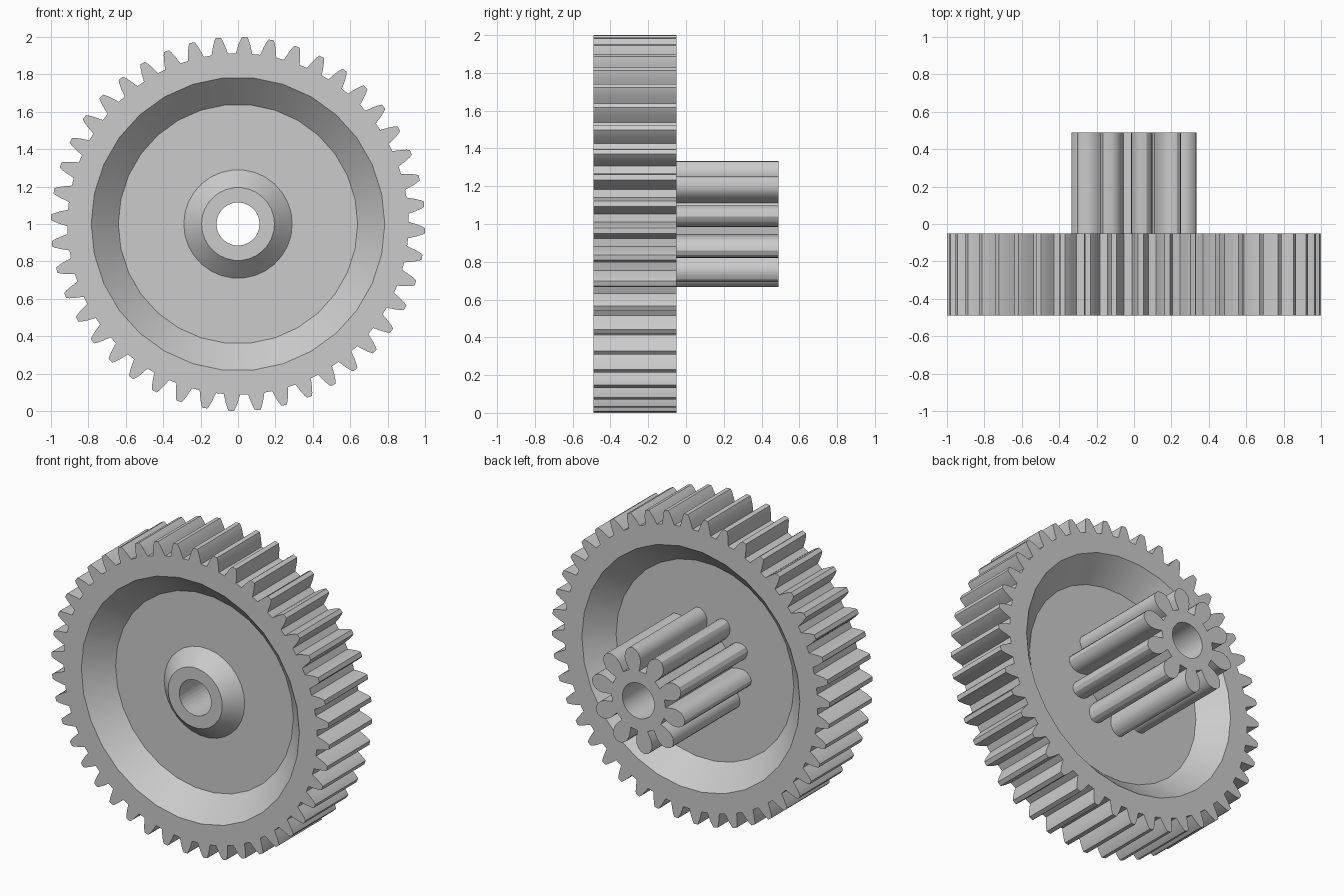
import bpy, bmesh
from math import sin, cos, pi, radians
from mathutils import Vector

if "Cube" in bpy.data.objects:
    bpy.data.objects.remove(bpy.data.objects["Cube"], do_unlink=True)

AXLE_Z = 1.0
BORE = 0.115
FACETS = 30

grey = bpy.data.materials.new("plain grey")
grey.use_nodes = True
grey.diffuse_color = (0.6, 0.6, 0.6, 1)
grey.node_tree.nodes["Principled BSDF"].inputs["Base Color"].default_value = (0.6, 0.6, 0.6, 1)


def to_object(bm, name):
    bmesh.ops.recalc_face_normals(bm, faces=bm.faces)
    mesh = bpy.data.meshes.new(name)
    bm.to_mesh(mesh)
    bm.free()
    mesh.materials.append(grey)
    ob = bpy.data.objects.new(name, mesh)
    ob.location.z = AXLE_Z
    bpy.context.collection.objects.link(ob)
    return ob


def gear(name, teeth, phase, flank, y0, y1):
    """Toothed prism along y; flank lists (radius, half width) from root to tip."""
    bm = bmesh.new()
    verts = []
    for i in range(teeth):
        centre = phase + 2 * pi * i / teeth
        side = [(r, -w / r) for r, w in flank] + [(r, w / r) for r, w in reversed(flank)]
        for r, a in side:
            verts.append(bm.verts.new((r * cos(centre + a), y0, r * sin(centre + a))))
    face = bm.faces.new(verts)
    out = bmesh.ops.extrude_face_region(bm, geom=[face], use_keep_orig=True)
    moved = [v for v in out["geom"] if isinstance(v, bmesh.types.BMVert)]
    bmesh.ops.translate(bm, verts=moved, vec=(0, y1 - y0, 0))
    return to_object(bm, name)


def lathe(name, profile):
    """Solid of revolution about y from (radius, y) points."""
    bm = bmesh.new()
    verts = [bm.verts.new((r, y, 0)) for r, y in profile]
    edges = [bm.edges.new(pair) for pair in zip(verts, verts[1:])]
    bmesh.ops.spin(bm, geom=verts + edges, cent=(0, 0, 0), axis=(0, 1, 0),
                   angle=2 * pi, steps=FACETS)
    bmesh.ops.remove_doubles(bm, verts=bm.verts, dist=1e-4)
    ob = to_object(bm, name)
    ob.hide_render = True
    return ob


def cut(ob, cutters):
    bpy.context.view_layer.objects.active = ob
    for c in cutters:
        mod = ob.modifiers.new("cut", 'BOOLEAN')
        mod.operation = 'DIFFERENCE'
        mod.solver = 'EXACT'
        mod.object = c
        bpy.ops.object.modifier_apply(modifier=mod.name)


def smooth(ob):
    bpy.ops.object.select_all(action='DESELECT')
    ob.select_set(True)
    bpy.context.view_layer.objects.active = ob
    bpy.ops.object.shade_smooth_by_angle(angle=radians(30))


# Large wheel and small pinion
wheel = gear("large_wheel", 44, -2 * pi / 44 / 4,
             [(0.912, 0.044), (0.935, 0.038), (0.96, 0.031), (0.985, 0.022), (1.0, 0.014)],
             -0.49, -0.05)
pinion = gear("small_pinion", 10, 2 * pi / 10 / 4,
              [(0.195, 0.036), (0.22, 0.045), (0.25, 0.054), (0.28, 0.057),
               (0.305, 0.05), (0.325, 0.034), (0.337, 0.013)],
              -0.195, 0.49)

# Front dish leaves a tapered hub standing; back dish is flat-floored
front_dish = lathe("front_dish_cutter", [(0, -0.51), (0.805, -0.51), (0.64, -0.345),
                                         (0.29, -0.345), (0.195, -0.44), (0, -0.44)])
back_dish = lathe("back_dish_cutter", [(0, -0.03), (0.805, -0.03), (0.64, -0.195), (0, -0.195)])
bore = lathe("bore_cutter", [(0, -0.6), (BORE, -0.6), (BORE, 0.6), (0, 0.6)])

cut(wheel, [front_dish, back_dish, bore])
cut(pinion, [bore])
for helper in (front_dish, back_dish, bore):
    bpy.data.objects.remove(helper, do_unlink=True)
for part in (wheel, pinion):
    smooth(part)
